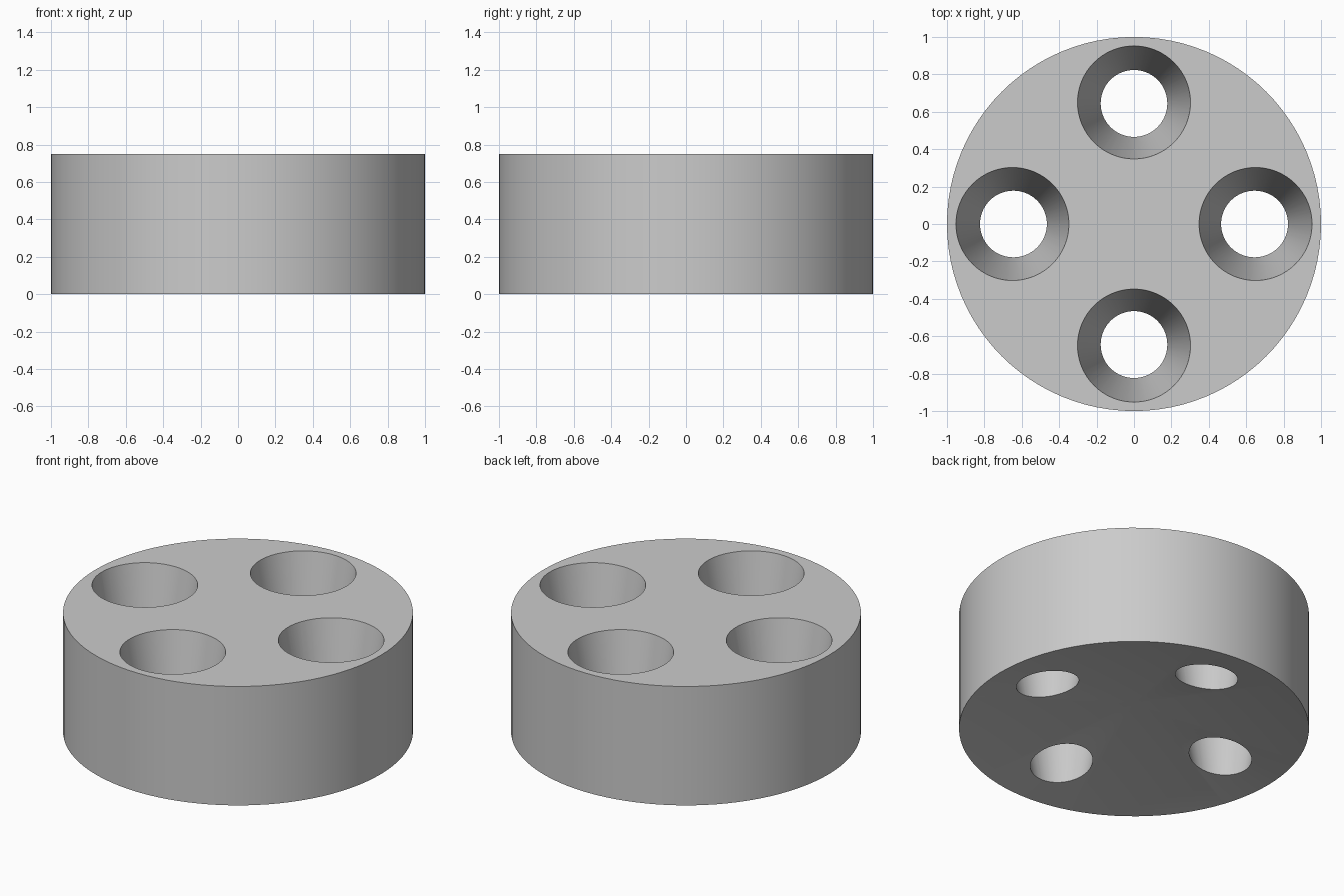
import bpy
import bmesh
import math

old = bpy.data.objects.get("Cube")
if old:
    bpy.data.objects.remove(old, do_unlink=True)

HEIGHT = 0.75
SIDES = 96

grey = bpy.data.materials.new("plain grey")
grey.use_nodes = True
colour = (0.6, 0.6, 0.6, 1)
grey.diffuse_color = colour
grey.node_tree.nodes["Principled BSDF"].inputs["Base Color"].default_value = colour


def lathe(name, profile):
    """Spin an (r, z) profile, starting and ending on the axis, into a solid."""
    bm = bmesh.new()
    verts = [bm.verts.new((r, 0, z)) for r, z in profile]
    edges = [bm.edges.new(pair) for pair in zip(verts, verts[1:])]
    bmesh.ops.spin(bm, geom=verts + edges, axis=(0, 0, 1), cent=(0, 0, 0),
                   angle=math.tau, steps=SIDES, use_duplicate=False)
    bmesh.ops.remove_doubles(bm, verts=bm.verts, dist=1e-4)
    bmesh.ops.recalc_face_normals(bm, faces=bm.faces)
    mesh = bpy.data.meshes.new(name)
    bm.to_mesh(mesh)
    bm.free()
    mesh.materials.append(grey)
    obj = bpy.data.objects.new(name, mesh)
    bpy.context.collection.objects.link(obj)
    return obj


# Round block with a shallow conical hollow underneath
block = lathe("round_block", [(0, 0.17), (1, 0), (1, HEIGHT), (0, HEIGHT)])

# Four tapered through holes, extended past both faces along their slope
TOP_RADIUS, LOW_RADIUS, OVER = 0.302, 0.168, 0.1
flare = (TOP_RADIUS - LOW_RADIUS) / HEIGHT * OVER
cutters = []
for i in range(4):
    cutter = lathe("hole_cutter", [
        (0, -OVER), (LOW_RADIUS - flare, -OVER),
        (TOP_RADIUS + flare, HEIGHT + OVER), (0, HEIGHT + OVER)])
    angle = i * math.pi / 2
    cutter.location = (0.65 * math.cos(angle), 0.65 * math.sin(angle), 0)
    cutter.hide_render = True
    cutters.append(cutter)
    mod = block.modifiers.new("hole", 'BOOLEAN')
    mod.operation = 'DIFFERENCE'
    mod.solver = 'EXACT'
    mod.object = cutter

# Bake the holes, then drop the cutters
bpy.ops.object.select_all(action='DESELECT')
block.select_set(True)
bpy.context.view_layer.objects.active = block
for mod in list(block.modifiers):
    bpy.ops.object.modifier_apply(modifier=mod.name)
for cutter in cutters:
    bpy.data.objects.remove(cutter, do_unlink=True)

bpy.ops.object.shade_smooth_by_angle(angle=math.radians(30))
